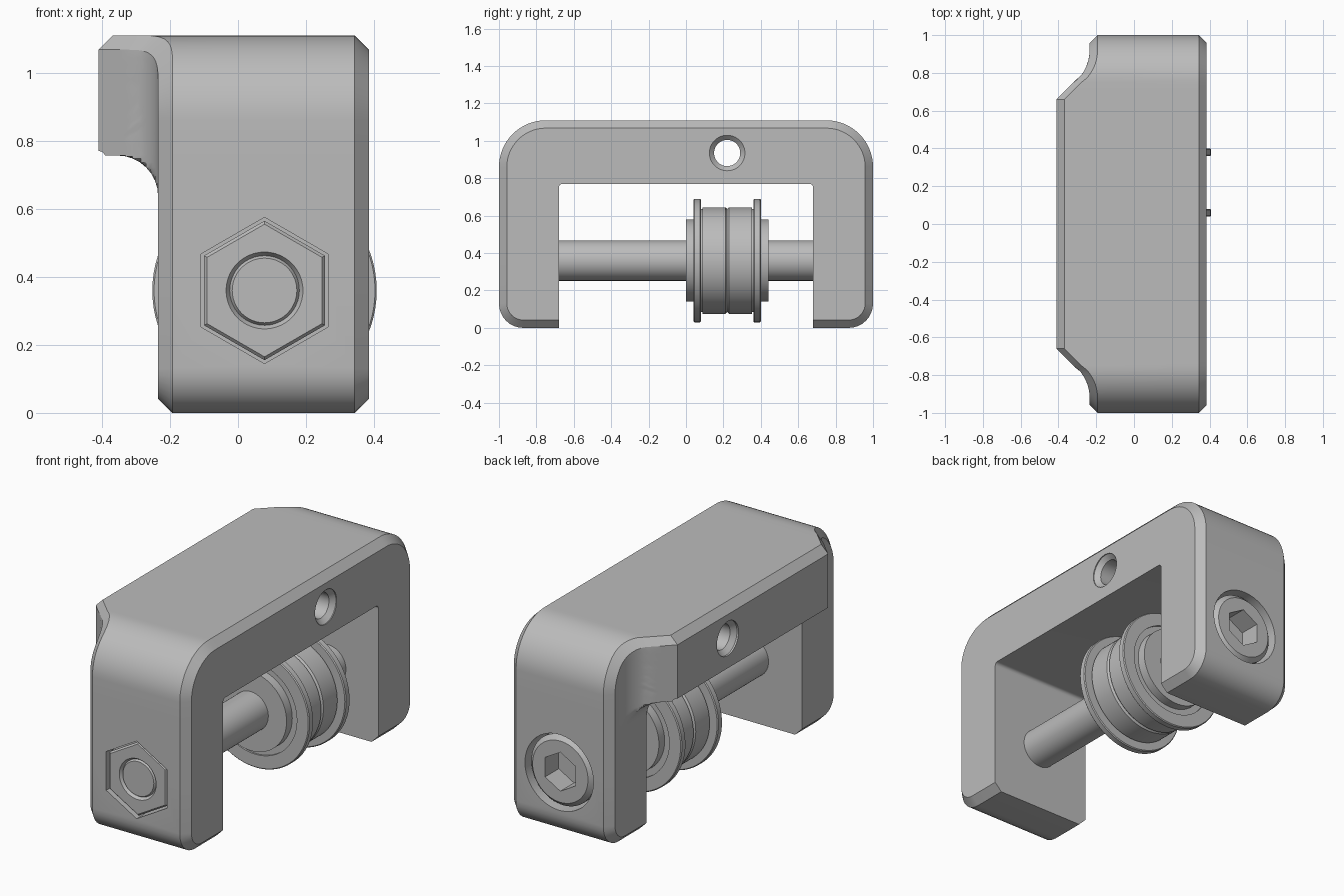
import bpy, bmesh, math
from mathutils import Vector

if "Cube" in bpy.data.objects:
    bpy.data.objects.remove(bpy.data.objects["Cube"])

grey = bpy.data.materials.new("mid grey")
grey.diffuse_color = (0.5, 0.5, 0.5, 1)
grey.use_nodes = True
grey.node_tree.nodes["Principled BSDF"].inputs["Base Color"].default_value = grey.diffuse_color
CX, CZ = 0.078, 0.36          # axle centre in x and z


def finish(bm, name):
    bmesh.ops.remove_doubles(bm, verts=bm.verts, dist=1e-5)
    bmesh.ops.recalc_face_normals(bm, faces=bm.faces)
    me = bpy.data.meshes.new(name)
    bm.to_mesh(me)
    bm.free()
    ob = bpy.data.objects.new(name, me)
    bpy.context.collection.objects.link(ob)
    me.materials.append(grey)
    return ob


def lathe(name, profile, n=64, axis="Y", centre=(CX, CZ), phase=math.pi / 2):
    """Turn (position, radius) points about an axis; a closed profile or one ending at radius 0."""
    bm = bmesh.new()
    rings = []
    for p, r in profile:
        ring = []
        for i in range(n):
            a = phase + 2 * math.pi * i / n
            u, v = centre[0] + r * math.cos(a), centre[1] + r * math.sin(a)
            ring.append(bm.verts.new((u, p, v) if axis == "Y" else (p, u, v)))
        rings.append(ring)
    for a, b in zip(rings, rings[1:]):
        for i in range(n):
            j = (i + 1) % n
            bm.faces.new((a[i], a[j], b[j], b[i]))
    return finish(bm, name)


def activate(ob):
    bpy.ops.object.select_all(action="DESELECT")
    ob.select_set(True)
    bpy.context.view_layer.objects.active = ob


def cut(ob, cutter):
    activate(ob)
    m = ob.modifiers.new("cut", "BOOLEAN")
    m.operation, m.solver, m.object = "DIFFERENCE", "EXACT", cutter
    bpy.ops.object.modifier_apply(modifier=m.name)
    bpy.data.objects.remove(cutter, do_unlink=True)


def smooth(ob):
    activate(ob)
    bpy.ops.object.shade_smooth_by_angle(angle=math.radians(25))


# Bracket: cross-sections swept along the arch
XR, XL, CH = 0.385, -0.235, 0.042
INNER, TOP, UNDER, SHELF = 0.68, 1.11, 0.77, 0.757


def flare(y, z):
    """How far the left face steps out where the legs flow into the deeper bridge."""
    d = max(0, y - 0.66)
    if d < 0.105:
        h = 0.175 - d
    elif d < 0.26:
        h = 0.22 - math.sqrt(0.22 ** 2 - (0.26 - d) ** 2)
    else:
        h = 0
    if z <= SHELF:
        t = max(0, z - 0.637)
        h = min(h, 0.12 - math.sqrt(max(0, 0.12 ** 2 - t * t)))
    return h


def inner_y(z):
    t = max(0, z - 0.75)
    return INNER - 0.02 + math.sqrt(max(0, 0.02 ** 2 - t * t))


# stations: outer point, its outward normal, inner point
stations = [((INNER, 0), (0, -1), (INNER, CH)), ((0.87, 0), (0, -1), (INNER, 0.06))]
for i in range(1, 9):                               # rounded foot
    a = math.pi / 2 * i / 8
    n = (math.sin(a), -math.cos(a))
    stations.append(((0.87 + 0.13 * n[0], 0.13 + 0.13 * n[1]), n, (INNER, 0.06 + 0.07 * i / 8)))
levels = [0.4, 0.637] + [0.637 + 0.12 * math.sin(math.pi / 2 * i / 8) for i in range(1, 9)]
levels[-1] = SHELF - 1e-6
for z in levels + [SHELF + 1e-4]:                   # straight leg
    stations.append(((1, z), (1, 0), (inner_y(z), z)))
for i in range(17):                                 # rounded shoulder
    a = math.pi / 2 * i / 16
    n = (math.cos(a), math.sin(a))
    b = math.radians(21 + 66 * (i + 1) / 18)
    stations.append(((0.75 + 0.25 * n[0], 0.86 + 0.25 * n[1]), n,
                     (0.66 + 0.02 * math.cos(b), 0.75 + 0.02 * math.sin(b))))
for y in (0.72, 0.69, 0.66):
    stations.append(((y, TOP), (0, 1), (0.66, UNDER)))

COLS = 14
sections = []
for o, n, q in stations:
    o, n, q = Vector(o), Vector(n), Vector(q)
    s = o - n * CH
    sec = [(XR, q), (XR, s), (XR - CH, o), (XL - flare(*o) + CH, o)]
    for k in range(COLS + 1):
        p = s.lerp(q, k / COLS)
        sec.append((XL - flare(*p), p))
    sections.append([(x, p[0], p[1]) for x, p in sec])
sections += [[(x, -y, z) for x, y, z in sec] for sec in reversed(sections)]

bm = bmesh.new()
rows = [[bm.verts.new(c) for c in sec] for sec in sections]
for a, b in zip(rows, rows[1:]):
    for i in range(len(a)):
        j = (i + 1) % len(a)
        bm.faces.new((a[i], a[j], b[j], b[i]))
for row in (rows[0], rows[-1]):
    bm.faces.new(row[:5])
bmesh.ops.remove_doubles(bm, verts=bm.verts, dist=1e-5)
bmesh.ops.dissolve_degenerate(bm, edges=bm.edges, dist=1e-6)
bracket = finish(bm, "bracket")

# Cross hole with countersinks, nut pocket and bolt head pocket
cut(bracket, lathe("hole_cutter", [(-0.6, 0), (-0.6, 0.095), (-0.4, 0.095), (-0.375, 0.07),
                                   (0.355, 0.07), (0.38, 0.095), (0.6, 0.095), (0.6, 0)],
                   48, "X", (0.22, 0.935)))
cut(bracket, lathe("nut_cutter", [(-1.1, 0), (-1.1, 0.215), (-0.8, 0.215), (-0.8, 0)], 6))
cut(bracket, lathe("head_cutter", [(1.1, 0), (1.1, 0.21), (0.8, 0.21), (0.8, 0)]))
smooth(bracket)

# Axle bolt with socket head
bolt = lathe("axle_bolt", [(-0.985, 0), (-0.985, 0.095), (-0.965, 0.108), (0.79, 0.108),
                           (0.79, 0.195), (0.965, 0.195), (0.99, 0.17), (0.99, 0)])
cut(bolt, lathe("socket_cutter", [(1.1, 0), (1.1, 0.108), (0.87, 0.108), (0.87, 0)], 6))
smooth(bolt)

# Hex nut with a round chamfered bore
nut = lathe("hex_nut", [(-0.79, 0), (-0.79, 0.205), (-0.98, 0.205), (-0.99, 0.195), (-0.99, 0)], 6)
cut(nut, lathe("bore_cutter", [(-1.1, 0), (-1.1, 0.113), (-0.99, 0.113), (-0.97, 0.1),
                               (-0.7, 0.1), (-0.7, 0)]))
smooth(nut)

# Flanged roller, symmetric about its middle
MID = 0.22
half = [(0.22, 0.10), (0.22, 0.22), (0.17, 0.22), (0.17, 0.255), (0.18, 0.255), (0.18, 0.325),
        (0.175, 0.33), (0.145, 0.33), (0.14, 0.325), (0.14, 0.275), (0.132, 0.275),
        (0.132, 0.285), (0.01, 0.285), (0.0, 0.275)]
smooth(lathe("roller", [(MID - d, r) for d, r in half]
             + [(MID + d, r) for d, r in reversed(half[:-1])] + [(MID - 0.22, 0.10)], 80))
